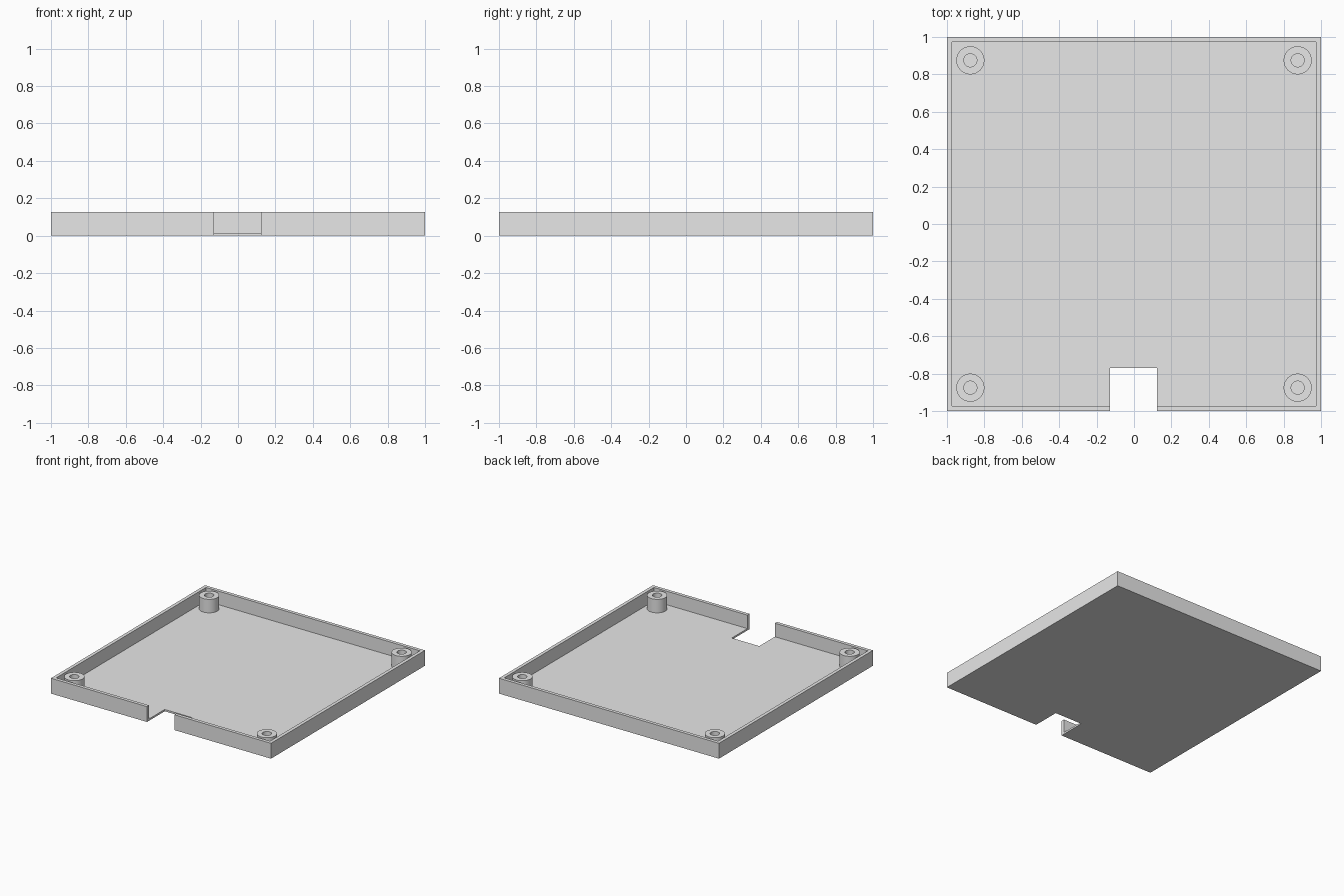
import bpy
import bmesh
import math

if "Cube" in bpy.data.objects:
    bpy.data.objects.remove(bpy.data.objects["Cube"], do_unlink=True)

HEIGHT = 0.126
FLOOR = 0.015
WALL = 0.028
POST_OFFSET = 0.875

grey = bpy.data.materials.new("light grey")
grey.use_nodes = True
grey.diffuse_color = (0.8, 0.8, 0.8, 1)
grey.node_tree.nodes["Principled BSDF"].inputs["Base Color"].default_value = (0.8, 0.8, 0.8, 1)


def add_object(name, bm):
    bmesh.ops.recalc_face_normals(bm, faces=bm.faces)
    mesh = bpy.data.meshes.new(name)
    bm.to_mesh(mesh)
    bm.free()
    mesh.materials.append(grey)
    obj = bpy.data.objects.new(name, mesh)
    bpy.context.collection.objects.link(obj)
    return obj


def box(name, low, high):
    bm = bmesh.new()
    bmesh.ops.create_cube(bm, size=1)
    for v in bm.verts:
        v.co = [a + (c + 0.5) * (b - a) for a, b, c in zip(low, high, v.co)]
    return add_object(name, bm)


def activate(obj):
    bpy.ops.object.select_all(action='DESELECT')
    obj.select_set(True)
    bpy.context.view_layer.objects.active = obj


def cut(target, cutter):
    cutter.hide_render = True
    activate(target)
    mod = target.modifiers.new("cut", 'BOOLEAN')
    mod.operation = 'DIFFERENCE'
    mod.solver = 'EXACT'
    mod.object = cutter
    bpy.ops.object.modifier_apply(modifier=mod.name)
    bpy.data.objects.remove(cutter, do_unlink=True)


# Open tray: hollowed block with a notch through the front wall and floor
tray = box("tray", (-1, -1, 0), (1, 1, HEIGHT))
inner = 1 - WALL
cut(tray, box("cavity_cutter", (-inner, -inner, FLOOR), (inner, inner, 1)))
cut(tray, box("notch_cutter", (-0.127, -2, -1), (0.123, -0.77, 1)))


# Hollow screw posts, revolved from a profile and standing on the floor
def screw_post(name, x, y, outer=0.075, hole=0.035):
    bm = bmesh.new()
    profile = [(outer, FLOOR), (outer, HEIGHT), (hole, HEIGHT), (hole, FLOOR)]
    verts = [bm.verts.new((r, 0, z)) for r, z in profile]
    edges = [bm.edges.new(pair) for pair in zip(verts, verts[1:])]
    bmesh.ops.spin(bm, geom=verts + edges, cent=(0, 0, 0), axis=(0, 0, 1),
                   angle=math.tau, steps=48)
    bmesh.ops.remove_doubles(bm, verts=bm.verts, dist=0.0001)
    bmesh.ops.recalc_face_normals(bm, faces=bm.faces)
    # An open tube needs its top ring to face up
    top = max(bm.faces, key=lambda f: f.calc_center_median().z)
    flip = top.normal.z < 0
    post = add_object(name, bm)
    if flip:
        post.data.flip_normals()
    post.location = (x, y, 0)
    activate(post)
    bpy.ops.object.shade_smooth_by_angle(angle=math.radians(30))


for side, sx in (("left", 1), ("right", -1)):
    for end, sy in (("front", -1), ("back", 1)):
        screw_post(f"{end}_{side}_screw_post", sx * POST_OFFSET, sy * POST_OFFSET)
